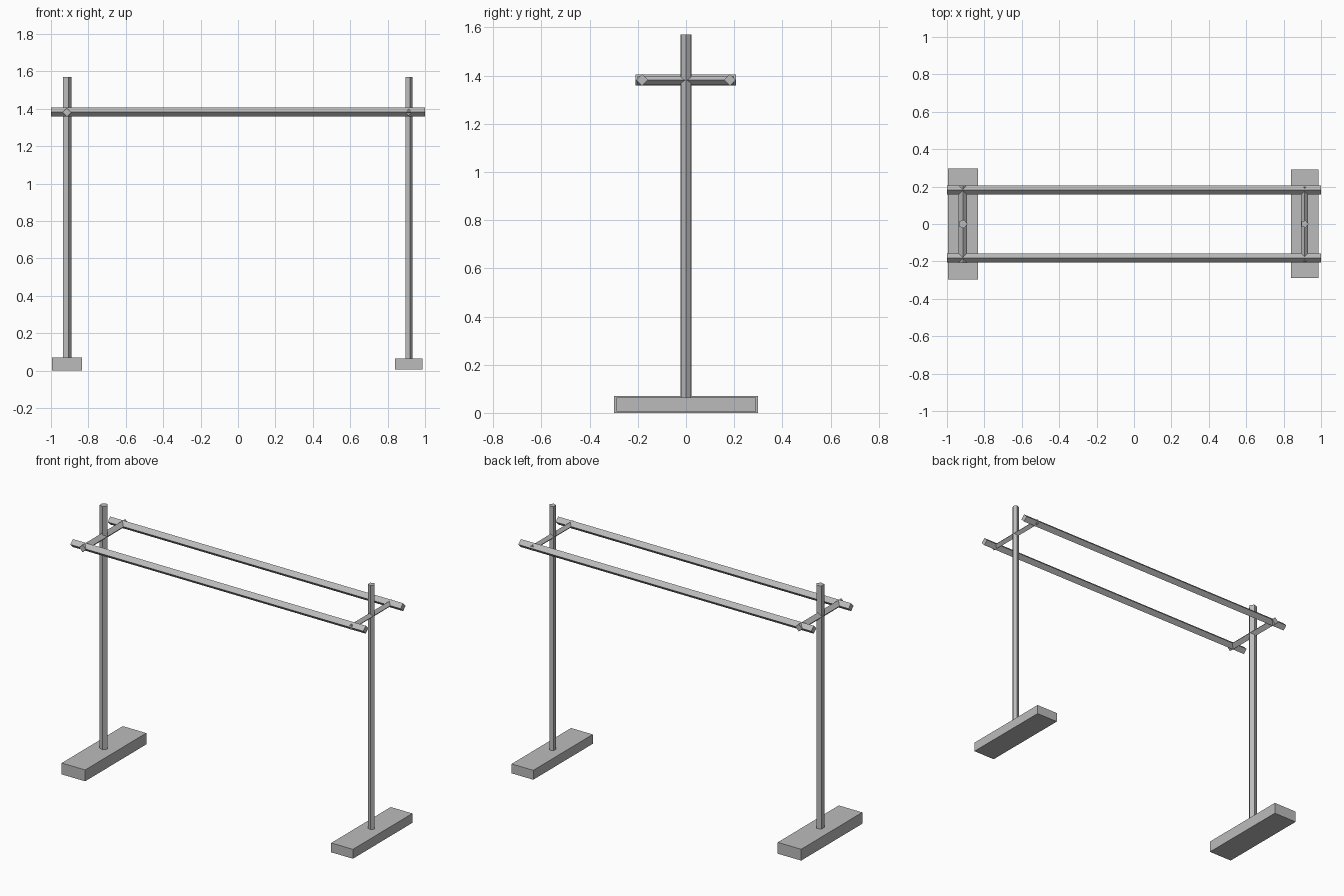
import bpy, math
from mathutils import Matrix

if "Cube" in bpy.data.objects:
    bpy.data.objects.remove(bpy.data.objects["Cube"])

grey = bpy.data.materials.new("plain grey")
grey.diffuse_color = (0.5, 0.5, 0.5, 1)
grey.use_nodes = True
grey.node_tree.nodes["Principled BSDF"].inputs["Base Color"].default_value = grey.diffuse_color


def finish(name):
    ob = bpy.context.object
    ob.name = name
    ob.data.materials.append(grey)
    return ob


def box(name, lo, hi):
    centre = [(a + b) / 2 for a, b in zip(lo, hi)]
    bpy.ops.mesh.primitive_cube_add(size=1, location=centre)
    ob = finish(name)
    ob.data.transform(Matrix.Diagonal([b - a for a, b in zip(lo, hi)] + [1]))


def bar(name, sides, radius, length, centre, axis, turn=0):
    """Flat-sided prism running along x, y or z."""
    bpy.ops.mesh.primitive_cylinder_add(vertices=sides, radius=radius, depth=length, location=centre)
    ob = finish(name)
    lay = {'x': Matrix.Rotation(math.pi / 2, 4, 'Y'),
           'y': Matrix.Rotation(math.pi / 2, 4, 'X'),
           'z': Matrix.Identity(4)}[axis]
    ob.data.transform(lay @ Matrix.Rotation(turn, 4, 'Z'))


# feet: the right one is slightly smaller
box("left_foot", (-0.995, -0.298, 0), (-0.835, 0.298, 0.07))
box("right_foot", (0.839, -0.289, 0.006), (0.987, 0.291, 0.064))

# five-sided posts and diamond cross arms, slimmer on the right
for side, x, post_r, arm_r, arm_len in (("left", -0.915, 0.0245, 0.023, 0.416),
                                        ("right", 0.912, 0.021, 0.018, 0.40)):
    bar(side + "_post", 5, post_r, 1.53, (x, 0, 0.805), 'z', -math.pi / 2)
    bar(side + "_cross_arm", 4, arm_r, arm_len, (x, -0.001, 1.381), 'y')

# long diamond rails, front and back
for side, y in (("front", -0.182), ("back", 0.182)):
    bar(side + "_rail", 4, 0.0245, 2.0, (0, y, 1.382), 'x')
